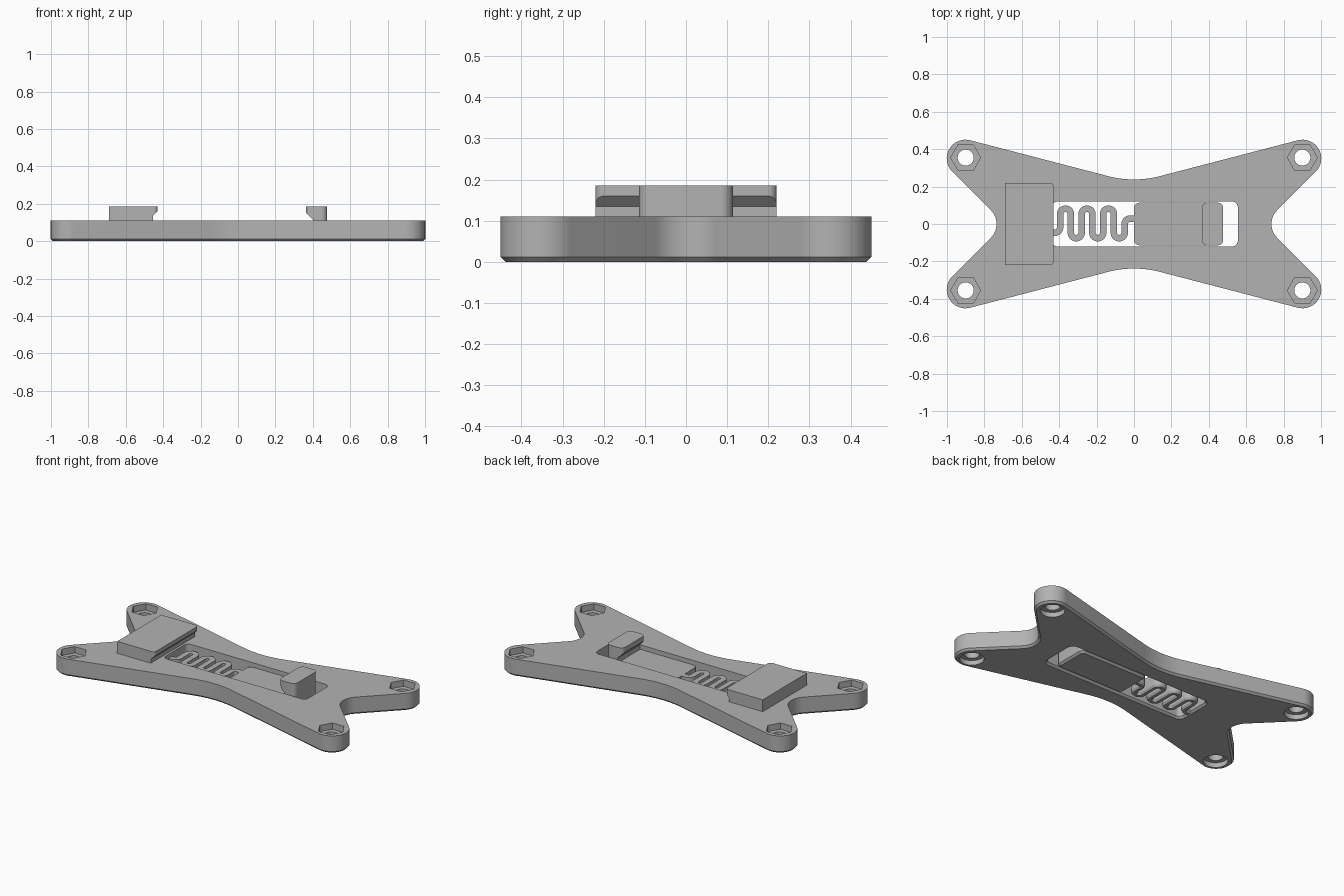
import bpy
import bmesh
import math
from mathutils import Vector, Matrix

cube = bpy.data.objects.get("Cube")
if cube:
    bpy.data.objects.remove(cube, do_unlink=True)

grey = bpy.data.materials.new("plain_grey")
grey.use_nodes = True
grey.diffuse_color = (0.45, 0.45, 0.45, 1)
grey.node_tree.nodes["Principled BSDF"].inputs["Base Color"].default_value = (0.45, 0.45, 0.45, 1)

HEIGHT = 0.11
CHAMFER = 0.012


def rounded(corners, steps=12):
    """Counter-clockwise outline from (x, y, radius) corners."""
    out = []
    for i, (x, y, r) in enumerate(corners):
        p = Vector((x, y))
        if r == 0:
            out.append(p)
            continue
        a = (Vector(corners[i - 1][:2]) - p).normalized()
        b = (Vector(corners[(i + 1) % len(corners)][:2]) - p).normalized()
        half = a.angle(b) / 2
        centre = p + (a + b).normalized() * r / math.sin(half)
        start = p + a * r / math.tan(half) - centre
        end = p + b * r / math.tan(half) - centre
        turn = math.atan2(start.x * end.y - start.y * end.x, start.dot(end))
        for k in range(steps + 1):
            t = turn * k / steps
            c, s = math.cos(t), math.sin(t)
            out.append(centre + Vector((start.x * c - start.y * s, start.x * s + start.y * c)))
    return out


def rectangle(x0, x1, half_y, r_left, r_right):
    return rounded([(x0, -half_y, r_left), (x1, -half_y, r_right),
                    (x1, half_y, r_right), (x0, half_y, r_left)])


def circle(x, y, r, sides):
    return [Vector((x + r * math.cos(math.tau * k / sides), y + r * math.sin(math.tau * k / sides)))
            for k in range(sides)]


def inset(points, d):
    """Move a counter-clockwise outline inward by d."""
    out = []
    for i, p in enumerate(points):
        e = (p - points[i - 1]).normalized()
        f = (points[(i + 1) % len(points)] - p).normalized()
        n, m = Vector((e.y, -e.x)), Vector((f.y, -f.x))
        out.append(p - (n + m) * d / (1 + n.dot(m)))
    return out


def loft(name, points, levels, turn=None):
    """Stack the outline through (z, inset) levels into a closed solid."""
    bm = bmesh.new()
    rings = [[bm.verts.new((p.x, p.y, z)) for p in inset(points, d)] for z, d in levels]
    n = len(points)
    for low, high in zip(rings, rings[1:]):
        for i in range(n):
            j = (i + 1) % n
            bm.faces.new((low[i], low[j], high[j], high[i]))
    bm.faces.new(rings[0][::-1])
    bm.faces.new(rings[-1])
    if turn:
        bm.transform(turn)
    mesh = bpy.data.meshes.new(name)
    bm.to_mesh(mesh)
    bm.free()
    mesh.materials.append(grey)
    obj = bpy.data.objects.new(name, mesh)
    bpy.context.collection.objects.link(obj)
    return obj


def activate(obj):
    bpy.ops.object.select_all(action='DESELECT')
    obj.select_set(True)
    bpy.context.view_layer.objects.active = obj


def combine(obj, tool, operation):
    tool.hide_render = True
    mod = obj.modifiers.new(operation.lower(), 'BOOLEAN')
    mod.operation, mod.object, mod.solver = operation, tool, 'EXACT'
    activate(obj)
    bpy.ops.object.modifier_apply(modifier=mod.name)
    bpy.data.objects.remove(tool, do_unlink=True)


def shaped(name, profile, plan, half_y):
    """Side profile swept across y, trimmed to a rounded plan."""
    obj = loft(name, [Vector(p) for p in profile], [(-half_y - 0.05, 0), (half_y + 0.05, 0)],
               Matrix.Rotation(math.pi / 2, 4, 'X'))
    combine(obj, loft("trim", plan, [(0, 0), (0.3, 0)]), 'INTERSECT')
    return obj


# four-armed base plate with a chamfered underside
tip, waist, side = (1.232, 0.54, 0.1), (0.22, 0.55), (0.692, 0.104)
outline = rounded([
    (side[0], 0, side[1]), tip, (0, waist[0], waist[1]), (-tip[0], tip[1], tip[2]),
    (-side[0], 0, side[1]), (-tip[0], -tip[1], tip[2]), (0, -waist[0], waist[1]),
    (tip[0], -tip[1], tip[2])], 16)
body_levels = [(0, CHAMFER), (CHAMFER, 0), (HEIGHT, 0)]
plate = loft("base_plate", outline, body_levels)

# central slot, flared at the underside
slot = rectangle(-0.44, 0.555, 0.12, 0.03, 0.03)
combine(plate, loft("slot_cutter", slot, [(-0.01, -CHAMFER - 0.01), (CHAMFER, 0), (0.2, 0)]),
        'DIFFERENCE')

# nut pocket, bolt hole and lower counterbore in each arm
for sx in (-1, 1):
    for sy in (-1, 1):
        x, y = 0.9 * sx, 0.355 * sy
        for r, sides, low, high in ((0.043, 32, -0.1, 0.2), (0.08, 6, 0.07, 0.2),
                                    (0.07, 32, -0.1, 0.03)):
            combine(plate, loft("hole_cutter", circle(x, y, r, sides), [(low, 0), (high, 0)]),
                    'DIFFERENCE')

# fixed block with an undercut lip
block = shaped("fixed_block",
               [(-0.69, HEIGHT), (-0.455, HEIGHT), (-0.455, 0.135), (-0.43, 0.16),
                (-0.43, 0.185), (-0.69, 0.185)],
               rectangle(-0.7, -0.43, 0.22, 0, 0.02), 0.22)

# sliding tongue and its catch
TONGUE_TOP = 0.085
tongue = loft("sliding_tongue", rectangle(0, 0.477, 0.114, 0.03, 0.03),
              [(0, CHAMFER), (CHAMFER, 0), (TONGUE_TOP, 0)])
catch = shaped("catch_hook",
               [(0.40, TONGUE_TOP), (0.5, TONGUE_TOP), (0.5, 0.185), (0.363, 0.185),
                (0.363, 0.153), (0.40, 0.115)],
               rectangle(0.363, 0.477, 0.114, 0.03, 0.03), 0.114)

# serpentine spring between block and tongue
PITCH, WIDTH, FIRST = 0.0575, 0.035, -0.395
R = PITCH / 2
path = [Vector((-0.45, -0.047))]
path += [Vector((FIRST - R + R * math.sin(t), -0.047 + R - R * math.cos(t)))
         for t in (math.pi / 2 * k / 6 for k in range(7))]
for i in range(6):
    up = 1 if i % 2 == 0 else -1
    cx, cy = FIRST + PITCH * (i + 0.5), 0.053 if up > 0 else -0.047
    path += [Vector((cx - R * math.cos(t), cy + up * R * math.sin(t)))
             for t in (math.pi * k / 14 for k in range(15))]
path += [Vector((FIRST + PITCH * 6 + R - R * math.cos(t), R * math.sin(t)))
         for t in (math.pi / 2 * k / 6 for k in range(7))]
path.append(Vector((0.015, R)))
left, right = [], []
for i, p in enumerate(path):
    before = (p - path[i - 1]).normalized() if i else Vector((1, 0))
    after = (path[i + 1] - p).normalized() if i + 1 < len(path) else before
    d = (before + after).normalized()
    n = Vector((-d.y, d.x)) * WIDTH / 2
    left.append(p + n)
    right.append(p - n)
spring = loft("serpentine_spring", right + left[::-1],
              [(0, 0.008), (CHAMFER, 0), (TONGUE_TOP, 0)])

for obj in (plate, block, tongue, catch, spring):
    activate(obj)
    bpy.ops.object.shade_smooth_by_angle(angle=math.radians(30))
